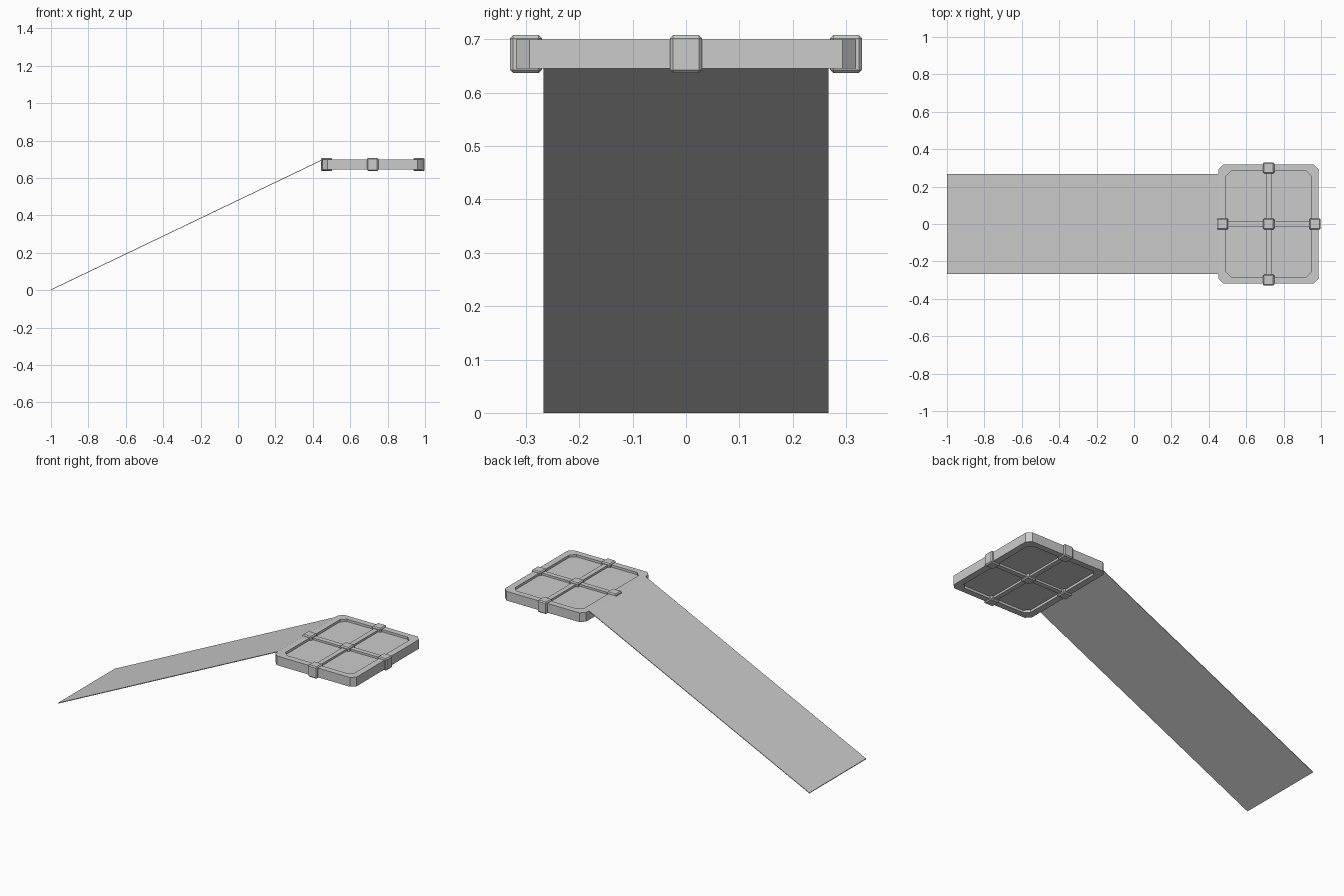
import bpy, bmesh
from mathutils import Vector

if "Cube" in bpy.data.objects:
    bpy.data.objects.remove(bpy.data.objects["Cube"])

CX, CZ = 0.72, 0.6725      # platform centre
HX, HY, HZ = 0.267, 0.319, 0.0275


def finish(name, bm):
    bmesh.ops.recalc_face_normals(bm, faces=bm.faces)
    me = bpy.data.meshes.new(name)
    bm.to_mesh(me)
    bm.free()
    ob = bpy.data.objects.new(name, me)
    bpy.context.collection.objects.link(ob)
    return ob


def box(name, centre, size, bevel=0.0):
    bm = bmesh.new()
    bmesh.ops.create_cube(bm, size=1)
    for v in bm.verts:
        v.co = Vector(centre) + Vector([a * b for a, b in zip(v.co, size)])
    if bevel:
        bmesh.ops.bevel(bm, geom=bm.edges[:], offset=bevel, segments=1,
                        affect='EDGES', profile=0.5)
    return finish(name, bm)


def octagon(hx, hy, c):
    pts = [(hx, hy - c), (hx - c, hy), (c - hx, hy), (-hx, hy - c)]
    return pts + [(-x, -y) for x, y in pts]


# Platform frame with a thin panel recessed on both faces
bm = bmesh.new()
depth = 0.014
outer, inner = octagon(HX, HY, 0.026), octagon(0.228, 0.283, 0.028)


def ring(pts, z):
    return [bm.verts.new((CX + x, y, z)) for x, y in pts]


rings = []
for s in (1, -1):
    z = CZ + s * HZ
    rings.append([ring(outer, z), ring(inner, z), ring(inner, z - s * depth)])
top, bottom = rings
loop = bottom[::-1] + top
for a, b in zip(loop, loop[1:]):
    for i in range(8):
        j = (i + 1) % 8
        bm.faces.new((a[i], a[j], b[j], b[i]))
bm.faces.new(top[2])
bm.faces.new(bottom[2])
finish("platform", bm)

# Cross bars through the panel
box("cross_bar_long", (CX, 0, CZ), (0.029, 0.57, 0.051))
box("cross_bar_short", (CX, 0, CZ), (0.46, 0.029, 0.051))

# Chamfered clamps at the bar crossing and ends
for name, x, y in (("centre", 0, 0), ("inner", -0.247, 0), ("outer", 0.248, 0),
                   ("front", 0, -0.3), ("back", 0, 0.3)):
    box("clamp_" + name, (CX + x, y, CZ), (0.06, 0.06, 0.071), 0.006)

# Thin sloping ramp from the ground to the platform edge
bm = bmesh.new()
x1, z1, w, t = CX - HX, CZ + HZ, 0.267, 0.004
profile = [(-1, 0), (x1, z1 - t), (x1, z1), (-1, t)]
face = bm.faces.new([bm.verts.new((x, -w, z)) for x, z in profile])
ext = bmesh.ops.extrude_face_region(bm, geom=[face])
bmesh.ops.translate(bm, vec=(0, 2 * w, 0),
                    verts=[g for g in ext["geom"] if isinstance(g, bmesh.types.BMVert)])
finish("ramp", bm)
